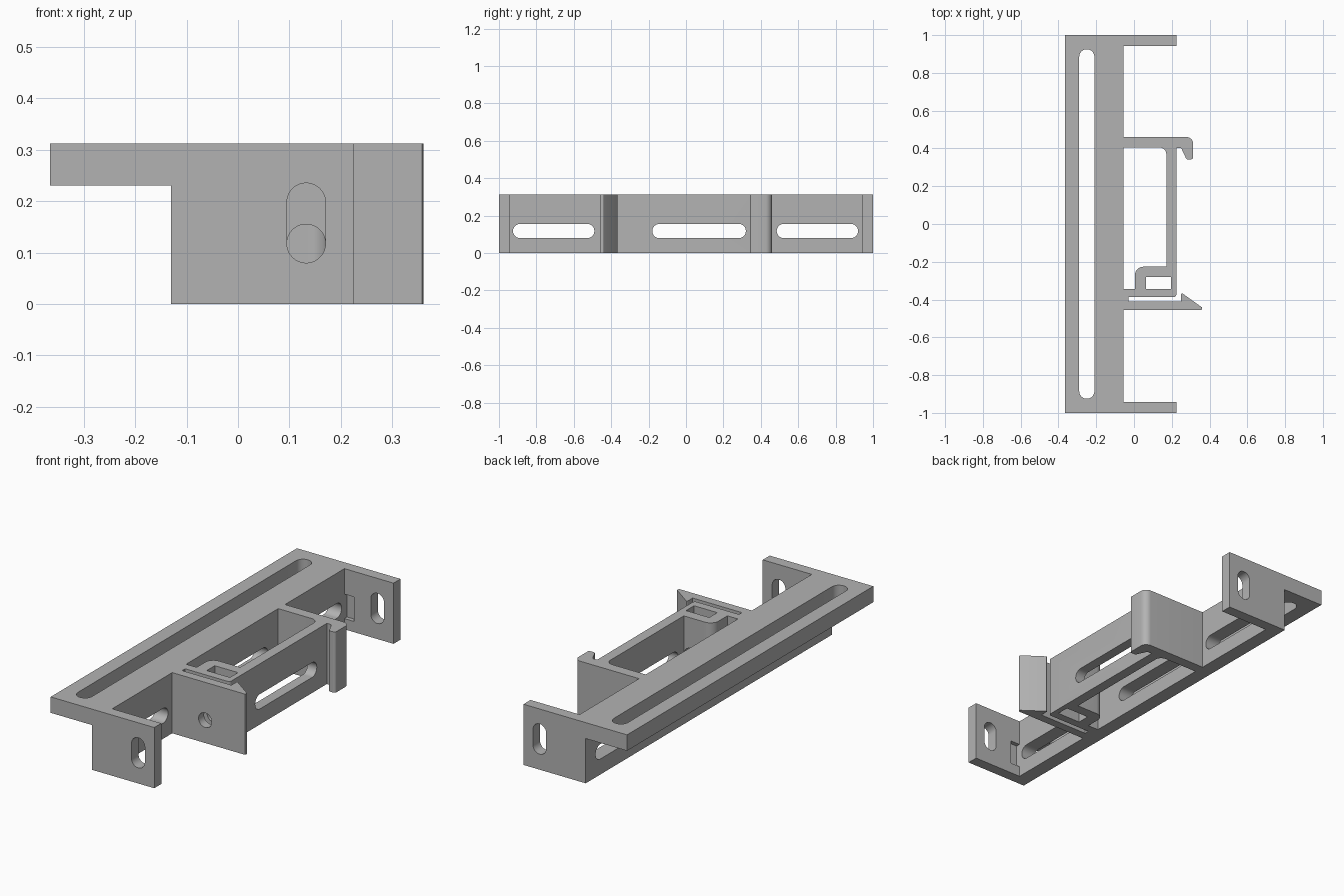
import bpy, bmesh, math
from mathutils import Vector

cube = bpy.data.objects.get("Cube")
if cube:
    bpy.data.objects.remove(cube, do_unlink=True)

HEIGHT = 0.312       # full height of the bracket
WEB = -0.055         # front face of the upright web
SLOT_Z = 0.118       # centre height of the long slots

grey = bpy.data.materials.new("plain grey")
grey.use_nodes = True
colour = (0.45, 0.45, 0.45, 1)
grey.diffuse_color = colour
grey.node_tree.nodes["Principled BSDF"].inputs["Base Color"].default_value = colour


def rounded(points, steps=8):
    """Outline from (x, y) or (x, y, radius) corners."""
    out = []
    n = len(points)
    for i, p in enumerate(points):
        c = Vector(p[:2])
        if len(p) == 2:
            out.append(c)
            continue
        a = (Vector(points[i - 1][:2]) - c).normalized()
        b = (Vector(points[(i + 1) % n][:2]) - c).normalized()
        half = a.angle(b) / 2
        centre = c + (a + b).normalized() * p[2] / math.sin(half)
        start = c + a * p[2] / math.tan(half) - centre
        end = c + b * p[2] / math.tan(half) - centre
        for k in range(steps + 1):
            v = start.lerp(end, k / steps).normalized()
            # even angular steps between both tangent points
            ang = start.angle(end)
            t = k / steps
            v = (start * math.sin((1 - t) * ang) + end * math.sin(t * ang)) / math.sin(ang)
            out.append(centre + v)
    return out


def stadium(u0, u1, v0, v1, steps=16):
    """Slot outline with round ends along its longer side."""
    r = min(u1 - u0, v1 - v0) / 2
    out = []
    for k in range(4 * steps):
        a = math.tau * (k + 0.5) / (4 * steps)
        cu = u1 - r if math.cos(a) > 0 else u0 + r
        cv = v1 - r if math.sin(a) > 0 else v0 + r
        out.append((cu + r * math.cos(a), cv + r * math.sin(a)))
    return out


def prism(name, outline, lo, hi, axis="z"):
    """Extrude an outline along an axis from lo to hi."""
    place = {"z": lambda u, v, w: (u, v, w),
             "y": lambda u, v, w: (u, w, v),
             "x": lambda u, v, w: (w, u, v)}[axis]
    bm = bmesh.new()
    face = bm.faces.new([bm.verts.new(place(p[0], p[1], lo)) for p in outline])
    ext = bmesh.ops.extrude_face_region(bm, geom=[face])
    verts = [g for g in ext["geom"] if isinstance(g, bmesh.types.BMVert)]
    bmesh.ops.translate(bm, verts=verts, vec=place(0, 0, hi - lo))
    bmesh.ops.remove_doubles(bm, verts=bm.verts, dist=1e-6)
    bmesh.ops.recalc_face_normals(bm, faces=bm.faces)
    mesh = bpy.data.meshes.new(name)
    bm.to_mesh(mesh)
    bm.free()
    mesh.materials.append(grey)
    obj = bpy.data.objects.new(name, mesh)
    bpy.context.collection.objects.link(obj)
    return obj


def box(x0, x1, y0, y1):
    return [(x0, y0), (x1, y0), (x1, y1), (x0, y1)]


def cut(obj, outline, lo, hi, axis):
    """Cut an extruded outline out of a part."""
    cutter = prism("cutter", outline, lo, hi, axis)
    cutter.hide_render = True
    mod = obj.modifiers.new("cut", "BOOLEAN")
    mod.operation = "DIFFERENCE"
    mod.solver = "EXACT"
    mod.object = cutter
    bpy.context.view_layer.objects.active = obj
    bpy.ops.object.modifier_apply(modifier=mod.name)
    bpy.data.objects.remove(cutter, do_unlink=True)


# Rail: flat flange and upright web in one angle section
rail = prism("rail", [(-0.365, 0.23), (-0.13, 0.23), (-0.13, 0), (WEB, 0),
                      (WEB, HEIGHT), (-0.365, HEIGHT)], -1, 1, "y")
cut(rail, stadium(-0.29, -0.21, -0.925, 0.925), 0.2, 0.4, "z")
middle_slot = stadium(-0.18, 0.32, 0.08, 0.156)
for slot in (stadium(-0.925, -0.49, 0.08, 0.156), middle_slot,
             stadium(0.485, 0.92, 0.08, 0.156)):
    cut(rail, slot, -0.2, 0, "x")

# End plates with an upright slot and a small recess beside the web
for side, name in ((-1, "front_end_plate"), (1, "back_end_plate")):
    y0, y1 = sorted((side * 0.943, side))
    plate = prism(name, box(WEB, 0.224, y0, y1), 0, HEIGHT)
    cut(plate, stadium(0.095, 0.17, 0.08, 0.235), y0 - 0.1, y1 + 0.1, "y")
    r0, r1 = sorted((side * 0.9, side * 0.965))
    cut(plate, box(WEB - 0.02, 0, SLOT_Z - 0.063, SLOT_Z + 0.063), r0, r1, "y")

# Channel: hooked arm, long wall and hollow foot
channel = prism("channel", rounded([
    (WEB, 0.46), (0.313, 0.46, 0.035), (0.313, 0.342, 0.012),
    (0.278, 0.342, 0.012), (0.25, 0.402, 0.01), (0.224, 0.402),
    (0.224, -0.387, 0.015), (WEB, -0.387), (WEB, -0.343),
    (0.005, -0.343), (0.005, -0.226, 0.045), (0.171, -0.226),
    (0.171, 0.405, 0.035), (WEB, 0.405)]), 0, HEIGHT)
cut(channel, box(0.064, 0.196, -0.345, -0.28), -0.1, 0.5, "z")
cut(channel, middle_slot, 0.1, 0.3, "x")

# Barbed snap arm, joined to the foot at its root
snap = prism("snap_arm", rounded([
    (WEB, -0.387), (-0.03, -0.387), (-0.03, -0.411), (0.25, -0.411),
    (0.25, -0.363, 0.004), (0.362, -0.443, 0.006), (0.358, -0.456),
    (WEB, -0.456)]), 0, HEIGHT)

# Screwdriver hole through the snap arm and the foot
for part in (snap, channel):
    cut(part, stadium(0.095, 0.17, 0.08, 0.155), -0.6, -0.15, "y")

# Smooth the rounded faces, keep the edges crisp
bpy.ops.object.select_all(action="DESELECT")
for obj in [rail, channel, snap] + [bpy.data.objects[n] for n in
                                    ("front_end_plate", "back_end_plate")]:
    obj.select_set(True)
bpy.context.view_layer.objects.active = rail
bpy.ops.object.shade_smooth_by_angle(angle=math.radians(30))
